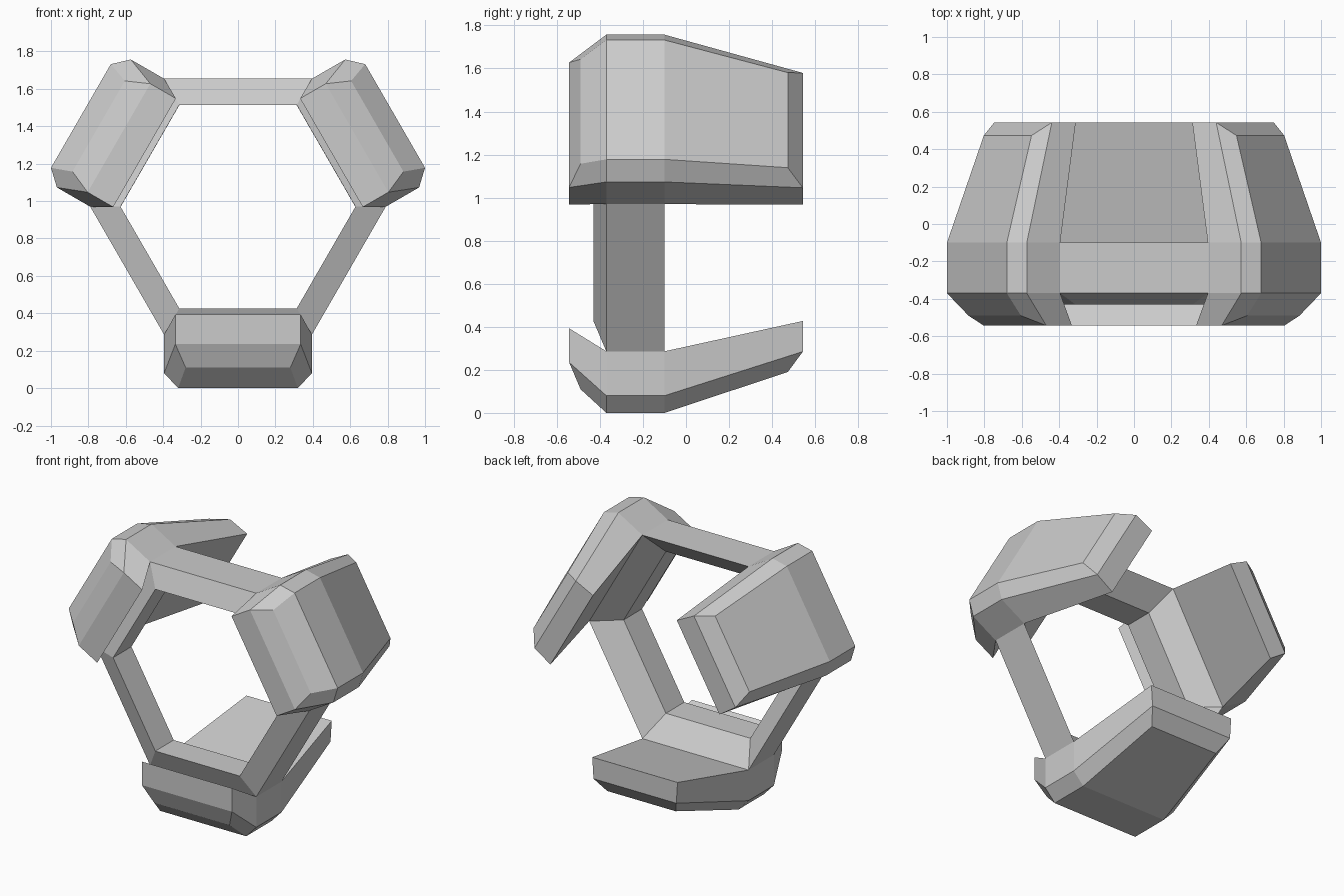
import bpy, bmesh
from math import cos, sin, pi, radians

if "Cube" in bpy.data.objects:
    bpy.data.objects.remove(bpy.data.objects["Cube"])

CENTRE_Z = 0.97


def make_object(name, bm, turn=0.0):
    bmesh.ops.recalc_face_normals(bm, faces=bm.faces)
    mesh = bpy.data.meshes.new(name)
    bm.to_mesh(mesh)
    bm.free()
    obj = bpy.data.objects.new(name, mesh)
    obj.location.z = CENTRE_Z
    obj.rotation_euler.y = turn
    bpy.context.collection.objects.link(obj)
    return obj


# Hexagonal ring: skewed four-sided section (radius, y) swept round the y axis
def build_ring():
    section = [(0.79, -0.37), (0.79, -0.10), (0.628, -0.235), (0.628, -0.43)]
    bm = bmesh.new()
    loops = [[bm.verts.new((r * cos(i * pi / 3), y, r * sin(i * pi / 3)))
              for r, y in section] for i in range(6)]
    for i in range(6):
        a, b = loops[i], loops[(i + 1) % 6]
        for k in range(4):
            n = (k + 1) % 4
            bm.faces.new((a[k], a[n], b[n], b[k]))
    return make_object("hexagon_ring", bm)


# Bevelled pad: half-sections (half width, y, height) from front to back,
# each listed as inner edge, side edge, outer edge, then mirrored in x
def build_pad(name, turn):
    stations = [
        [(0.335, -0.543, 0.393), (0.335, -0.543, 0.235), (0.28, -0.49, 0.11)],
        [(0.395, -0.37, 0.286), (0.395, -0.37, 0.08), (0.32, -0.37, 0.0)],
        [(0.395, -0.10, 0.286), (0.395, -0.10, 0.08), (0.32, -0.10, 0.0)],
        [(0.317, 0.543, 0.427), (0.308, 0.543, 0.285), (0.255, 0.473, 0.19)],
    ]
    bm = bmesh.new()
    loops = []
    for half in stations:
        pts = half + [(-x, y, z) for x, y, z in reversed(half)]
        loops.append([bm.verts.new((x, y, z - CENTRE_Z)) for x, y, z in pts])
    for a, b in zip(loops, loops[1:]):
        for k in range(6):
            n = (k + 1) % 6
            bm.faces.new((a[k], a[n], b[n], b[k]))
    # End faces, each an upright face plus a chamfer
    for e in (loops[0], loops[-1]):
        bm.faces.new((e[0], e[1], e[4], e[5]))
        bm.faces.new((e[1], e[2], e[3], e[4]))
    return make_object(name, bm, turn)


build_ring()
for pad_name, angle in (("bottom_pad", 0), ("upper_left_pad", 120), ("upper_right_pad", 240)):
    build_pad(pad_name, radians(angle))
